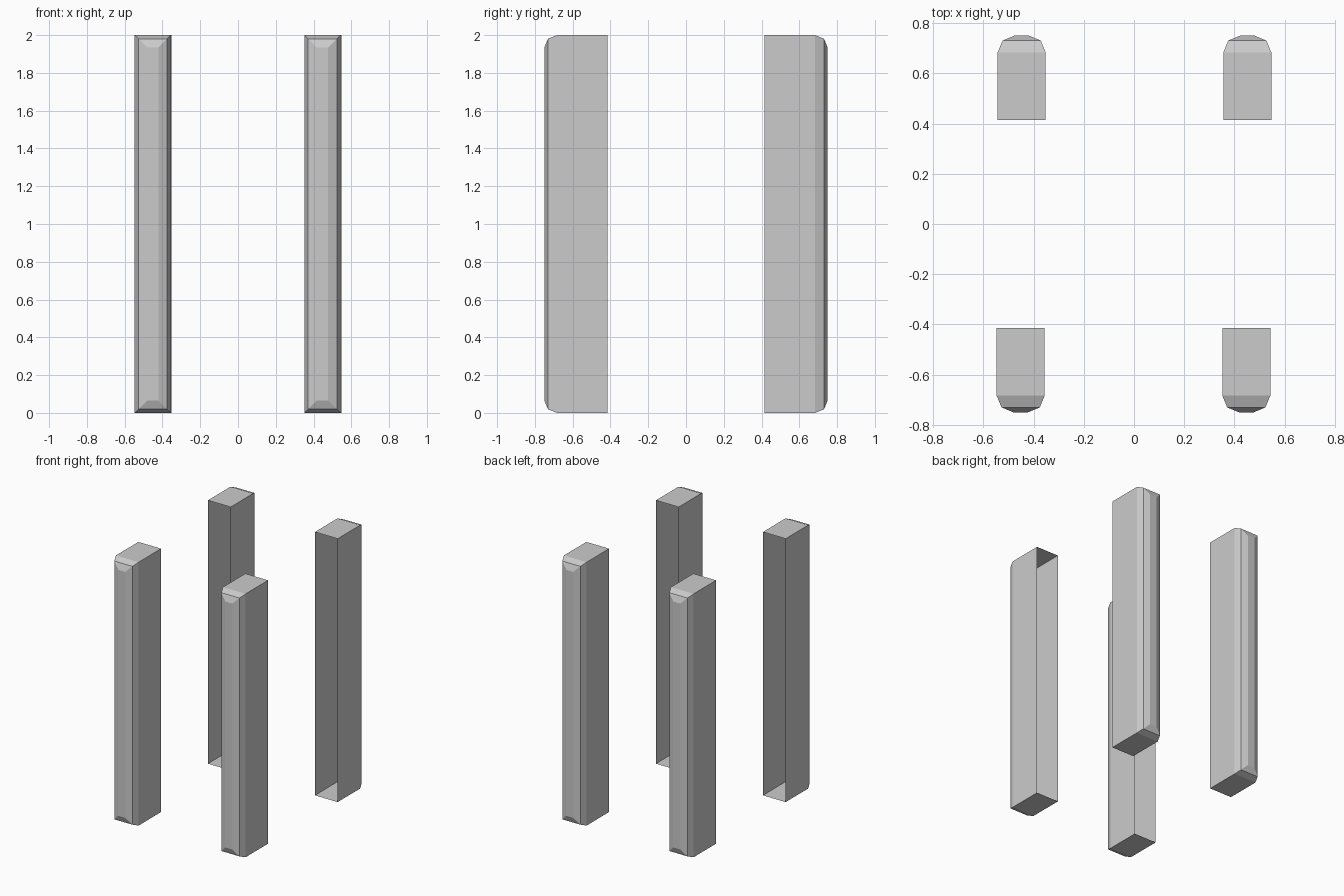
import bpy, bmesh

if "Cube" in bpy.data.objects:
    bpy.data.objects.remove(bpy.data.objects["Cube"])

HEIGHT = 2.0
HALF_W = 0.0955
BEVEL = 0.066
MID = BEVEL * 0.293          # middle point of a two-segment round bevel
INNER_Y, OUTER_Y = 0.415, 0.75


def make_post(name, cx, side):
    """Hollow post, open towards the centre, outer end bevelled in two steps."""
    bm = bmesh.new()
    # (distance from centre, inset) of each rectangular ring
    profile = [(INNER_Y, 0), (OUTER_Y - BEVEL, 0),
               (OUTER_Y - MID, MID), (OUTER_Y, BEVEL)]
    rings = []
    for y, inset in profile:
        w = HALF_W - inset
        corners = [(-w, inset), (w, inset), (w, HEIGHT - inset), (-w, HEIGHT - inset)]
        rings.append([bm.verts.new((cx + x, side * y, z)) for x, z in corners])
    for a, b in zip(rings, rings[1:]):
        for i in range(4):
            j = (i + 1) % 4
            bm.faces.new((a[i], a[j], b[j], b[i]))
    bm.faces.new(rings[-1])
    # Make normals point outwards on the open shell
    for f in bm.faces:
        f.normal_update()
        c = f.calc_center_median()
        c.x -= cx
        c.y -= side * INNER_Y
        c.z -= HEIGHT / 2
        if f.normal.dot(c) < 0:
            f.normal_flip()
    mesh = bpy.data.meshes.new(name)
    bm.to_mesh(mesh)
    bm.free()
    obj = bpy.data.objects.new(name, mesh)
    bpy.context.collection.objects.link(obj)


# Four posts; the back pair is the front pair turned half round
for label, side in (("front", -1), ("back", 1)):
    make_post(label + "_left_post", -0.4495 + side * 0.002, side)
    make_post(label + "_right_post", 0.4495 + side * 0.002, side)
